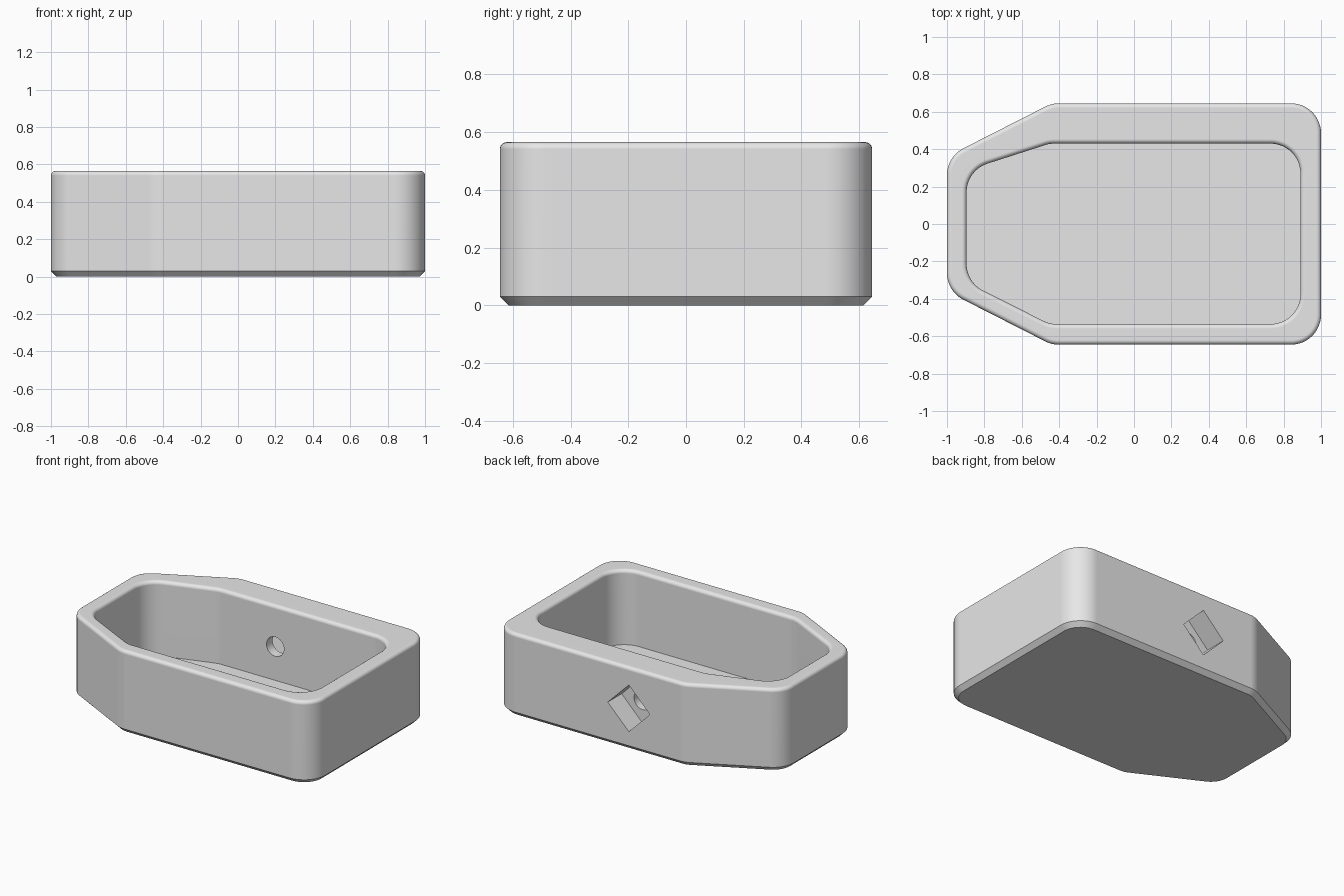
import bpy, bmesh, math
from mathutils import Vector, Matrix

cube = bpy.data.objects.get("Cube")
if cube:
    bpy.data.objects.remove(cube, do_unlink=True)

HEIGHT, FLOOR, CHAMFER, FILLET = 0.565, 0.055, 0.03, 0.024
RADIUS, SEGMENTS = 0.16, 12

# One flat grey for the whole housing
grey = bpy.data.materials.new("light grey")
grey.use_nodes = True
grey.diffuse_color = (0.8, 0.8, 0.8, 1)
grey.node_tree.nodes["Principled BSDF"].inputs["Base Color"].default_value = (0.8, 0.8, 0.8, 1)


def rounded_outline(corners, inset):
    """Counter-clockwise outline with round corners, offset inward by inset."""
    points = []
    for i, c in enumerate(corners):
        p = Vector(c)
        before = (p - Vector(corners[i - 1])).normalized()
        after = (Vector(corners[(i + 1) % len(corners)]) - p).normalized()
        n1 = Vector((before.y, -before.x))
        n2 = Vector((after.y, -after.x))
        centre = p - (n1 + n2) * RADIUS / (1 + n1.dot(n2))
        start, turn = math.atan2(n1.y, n1.x), n1.angle(n2)
        for k in range(SEGMENTS + 1):
            a = start + turn * k / SEGMENTS
            points.append(centre + (RADIUS - inset) * Vector((math.cos(a), math.sin(a))))
    return points


outer = [(1, -0.645), (1, 0.645), (-0.44, 0.645),
         (-1, 0.36), (-1, -0.36), (-0.44, -0.645)]
inner = [(0.89, -0.535), (0.89, 0.43), (-0.45, 0.43),
         (-0.895, 0.287), (-0.895, -0.312), (-0.45, -0.535)]

# Stack of sections: chamfered foot, outer wall, rounded rim, inner wall, floor
arc = [(FILLET * (1 - math.cos(t)), HEIGHT - FILLET * (1 - math.sin(t)))
       for t in (math.radians(15 * k) for k in range(7))]
sections = [(outer, CHAMFER, 0), (outer, 0, CHAMFER)]
sections += [(outer, d, z) for d, z in arc]
sections += [(inner, -d, z) for d, z in reversed(arc)]
sections += [(inner, 0, FLOOR)]

bm = bmesh.new()
loops = [[bm.verts.new((p.x, p.y, z)) for p in rounded_outline(shape, d)]
         for shape, d, z in sections]
for low, high in zip(loops, loops[1:]):
    for i in range(len(low)):
        j = (i + 1) % len(low)
        bm.faces.new((low[i], low[j], high[j], high[i]))
bm.faces.new(reversed(loops[0]))
bm.faces.new(loops[-1])
bmesh.ops.recalc_face_normals(bm, faces=bm.faces)
mesh = bpy.data.meshes.new("housing")
bm.to_mesh(mesh)
bm.free()
mesh.materials.append(grey)
housing = bpy.data.objects.new("housing", mesh)
bpy.context.collection.objects.link(housing)


def activate(obj):
    bpy.ops.object.select_all(action='DESELECT')
    obj.select_set(True)
    bpy.context.view_layer.objects.active = obj


def cut(cutter):
    """Subtract the cutter from the housing and remove it."""
    cutter.hide_render = True
    cutter.data.materials.append(grey)
    activate(housing)
    mod = housing.modifiers.new("cut", 'BOOLEAN')
    mod.operation, mod.solver, mod.object = 'DIFFERENCE', 'EXACT', cutter
    bpy.ops.object.modifier_apply(modifier=mod.name)
    bpy.data.objects.remove(cutter, do_unlink=True)


PORT_X, PORT_Z = -0.02, 0.285

# Diamond-shaped pocket in the back wall
bpy.ops.mesh.primitive_cube_add(size=1)
pocket = bpy.context.object
pocket.name = "pocket_cutter"
pocket.data.transform(Matrix.Translation((PORT_X, 0.595, PORT_Z))
                      @ Matrix.Rotation(math.radians(45), 4, 'Y')
                      @ Matrix.Diagonal((0.225, 0.2, 0.225, 1)))
cut(pocket)

# Round hole from the pocket to the inside
bpy.ops.mesh.primitive_cylinder_add(vertices=32, radius=0.066, depth=0.3)
hole = bpy.context.object
hole.name = "hole_cutter"
hole.data.transform(Matrix.Translation((PORT_X, 0.48, PORT_Z))
                    @ Matrix.Rotation(math.radians(90), 4, 'X'))
cut(hole)

# Smooth curves, crisp edges, flat planes
activate(housing)
bpy.ops.object.shade_smooth_by_angle(angle=math.radians(30))
weighted = housing.modifiers.new("weighted_normals", 'WEIGHTED_NORMAL')
weighted.keep_sharp = True
